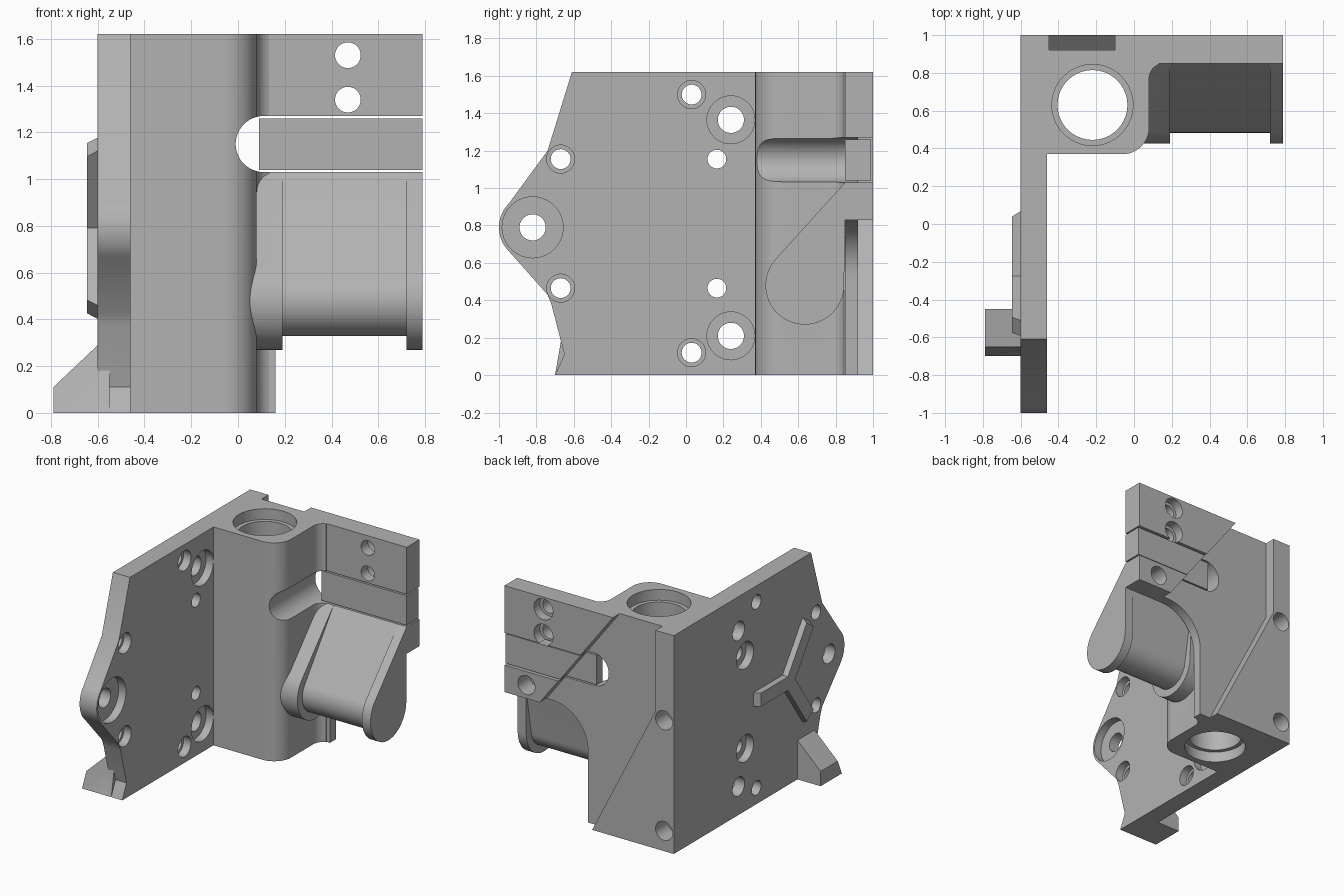
import bpy, bmesh
from math import cos, sin, pi, atan2, acos, hypot, radians

cube = bpy.data.objects.get("Cube")
if cube:
    bpy.data.objects.remove(cube, do_unlink=True)

grey = bpy.data.materials.new("machined grey")
grey.use_nodes = True
COLOR = (0.45, 0.45, 0.45, 1)
grey.diffuse_color = COLOR
grey.node_tree.nodes["Principled BSDF"].inputs["Base Color"].default_value = COLOR

H = 1.62  # overall height


def prism(name, pts, axis, lo, hi):
    """Extrude a 2D outline along an axis: x takes (y,z), y takes (x,z), z takes (x,y)."""
    place = {"x": lambda a, b, t: (t, a, b),
             "y": lambda a, b, t: (a, t, b),
             "z": lambda a, b, t: (a, b, t)}[axis]
    bm = bmesh.new()
    ends = [[bm.verts.new(place(a, b, t)) for a, b in pts] for t in (lo, hi)]
    bm.faces.new(ends[0])
    bm.faces.new(ends[1][::-1])
    for i in range(len(pts)):
        j = (i + 1) % len(pts)
        bm.faces.new((ends[0][i], ends[0][j], ends[1][j], ends[1][i]))
    bmesh.ops.recalc_face_normals(bm, faces=bm.faces)
    mesh = bpy.data.meshes.new(name)
    bm.to_mesh(mesh)
    bm.free()
    mesh.materials.append(grey)
    ob = bpy.data.objects.new(name, mesh)
    bpy.context.collection.objects.link(ob)
    return ob


def arc(cx, cy, r, a0, a1, n=24):
    steps = [radians(a0 + (a1 - a0) * i / n) for i in range(n + 1)]
    return [(cx + r * cos(t), cy + r * sin(t)) for t in steps]


def rod(cx, cy, r, axis, lo, hi):
    return prism("cutter", arc(cx, cy, r, 0, 360, 40)[:-1], axis, lo, hi)


def combine(target, other, operation, keep=False):
    mod = target.modifiers.new("boolean", "BOOLEAN")
    mod.operation = operation
    mod.solver = "EXACT"
    mod.object = other
    bpy.context.view_layer.objects.active = target
    bpy.ops.object.modifier_apply(modifier=mod.name)
    if not keep:
        bpy.data.objects.remove(other, do_unlink=True)


def box(a0, b0, a1, b1):
    return [(a0, b0), (a1, b0), (a1, b1), (a0, b1)]


# Side plate with rounded nose
nose = arc(-0.82, 0.79, 0.18, 225, 135, 16)
plate = [(-0.70, 0), (1, 0), (1, H), (-0.61, H), (-0.74, 1.20)] + nose[::-1] \
    + [(-0.74, 0.43), (-0.72, 0.38), (-0.65, 0.11)]
body = prism("bracket_body", plate, "x", -0.60, -0.46)

# Column: flat front, rounded corner, concave fillet at the back
column = [(-0.55, 0.37)] + arc(-0.06, 0.51, 0.14, -90, 0) \
    + arc(0.16, 0.77, 0.08, 180, 110, 10) + [(0.13, 0.9), (-0.55, 0.9)]
combine(body, prism("column", column, "z", 0, H), "UNION")

# Back plate with a curved lower opening
back = [(-0.55, 0), (0.16, 0)] + arc(0.46, 0.53, 0.30, 180, 90) \
    + [(0.79, 0.83), (0.79, H), (-0.55, H)]
combine(body, prism("back_plate", back, "y", 0.85, 1), "UNION")


# Lug: teardrop sections, narrower in the middle
def teardrop(r, cy=0.635, cz=0.48, py=0.85, pz=1.03):
    phi = atan2(pz - cz, py - cy)
    alpha = acos(r / hypot(py - cy, pz - cz))
    a, b = (phi - alpha) * 180 / pi, (phi + alpha) * 180 / pi - 360
    return [(py, pz), (0.9, pz), (0.9, 0.87), (0.85, 0.83)] + arc(cy, cz, r, a, b, 40)


for r, lo, hi in ((0.21, -0.01, 0.19), (0.21, 0.72, 0.79), (0.152, 0.15, 0.75)):
    combine(body, prism("lug", teardrop(r), "x", lo, hi), "UNION")

# Foot with a sloping top
foot = prism("foot", [(-0.79, 0), (-0.55, 0), (-0.55, 0.29), (-0.60, 0.29), (-0.79, 0.11)],
             "y", -0.70, -0.45)
for v in foot.data.vertices:
    if v.co.y < -0.6 and v.co.z > 0.05:
        v.co.y = -0.65
combine(body, foot, "UNION")

# Three-armed rib on the outer face, with sloping arm ends
HUB = (-0.30, 0.79)
for angle, length in ((0, 0.40), (125, 0.47), (235, 0.47)):
    c, s = cos(radians(angle)), sin(radians(angle))
    outline = [(HUB[0] + u * c - v * s, HUB[1] + u * s + v * c)
               for u, v in box(-0.03, -0.05, length, 0.05)]
    arm = prism("rib", outline, "x", -0.645, -0.55)
    for v in arm.data.vertices:
        if v.co.x < -0.6 and hypot(v.co.y - HUB[0], v.co.z - HUB[1]) > 0.2:
            v.co.y -= 0.06 * c
            v.co.z -= 0.06 * s
    combine(body, arm, "UNION")

# Loose bar sitting in the slot
bar = prism("slot_bar", box(0.09, 1.04, 0.79, 1.26), "y", 0.85, 0.99)

# Diagonal recess across the back
recess = prism("recess", [(-0.45, 1.7), (-0.45, 1.02), (0.07, 0), (0.07, -0.1), (0.5, -0.1),
                          (0.5, 0.83), (-0.10, H), (-0.10, 1.7)], "y", 0.92, 1.1)
combine(bar, recess, "DIFFERENCE", keep=True)
combine(body, recess, "DIFFERENCE")

# Round-ended slot
slot = arc(0.11, 1.15, 0.12, 270, 90) + [(0.9, 1.27), (0.9, 1.03)]
combine(body, prism("slot", slot, "y", 0.2, 1.1), "DIFFERENCE")

# Column bore, opened at both ends
cutters = [rod(-0.22, 0.63, 0.185, "z", -0.1, 1.7),
           rod(-0.22, 0.63, 0.215, "z", 1.54, 1.7),
           rod(-0.22, 0.63, 0.215, "z", -0.1, 0.08)]

# Side plate holes: y, z, radius, counterbore radius
for y, z, r, wide in ((0.03, 1.50, 0.053, 0.075), (0.03, 0.12, 0.053, 0.075),
                      (-0.67, 1.155, 0.053, 0.075), (-0.67, 0.465, 0.053, 0.075),
                      (-0.82, 0.79, 0.07, 0.163), (0.24, 1.365, 0.07, 0.128),
                      (0.24, 0.21, 0.07, 0.128)):
    cutters += [rod(y, z, r, "x", -0.75, -0.4), rod(y, z, wide, "x", -0.52, -0.44)]
for z in (1.155, 0.465):
    cutters += [rod(0.165, z, 0.05, "x", -0.75, -0.4), rod(0.165, z, 0.10, "x", -0.7, -0.54)]

# Back plate holes, through and blind
for z in (1.53, 1.34):
    cutters += [rod(0.47, z, 0.055, "y", 0.8, 1.1), rod(0.47, z, 0.078, "y", 0.93, 1.1)]
for x, z in ((-0.52, 0.97), (-0.52, 0.15), (0.61, 0.93)):
    cutters.append(rod(x, z, 0.07, "y", 0.86, 1.1))
for cutter in cutters:
    combine(body, cutter, "DIFFERENCE")

# Smooth the curves, keep the edges crisp
bpy.ops.object.select_all(action="DESELECT")
body.select_set(True)
bpy.context.view_layer.objects.active = body
bpy.ops.object.shade_smooth_by_angle(angle=radians(25))
